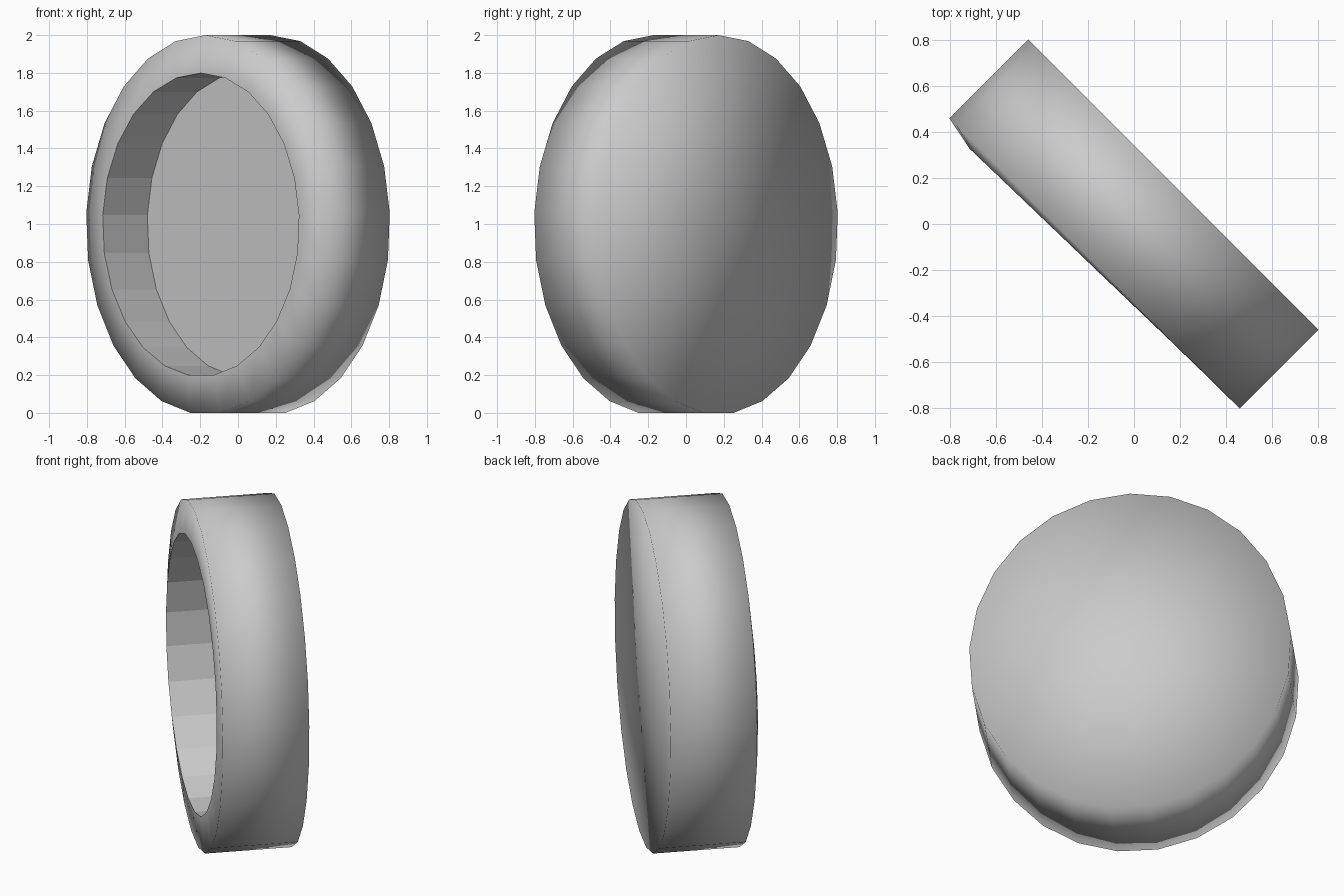
import bpy, bmesh, math
from mathutils import Vector

if "Cube" in bpy.data.objects:
    bpy.data.objects.remove(bpy.data.objects["Cube"])

N = 25                                    # sides of the disc
U = Vector((1, -1, 0)).normalized()       # across the disc
W = Vector((-1, -1, 0)).normalized()      # out of the open face

bm = bmesh.new()


def ring(ru, rz, depth, shift=0.0, tilt=0.0):
    verts = []
    for i in range(N):
        a = math.pi / 2 + 2 * math.pi * i / N
        c = rz * math.sin(a)
        u = shift + ru * math.cos(a)
        p = U * u + W * (depth + tilt * u)
        verts.append(bm.verts.new((p.x, p.y, 0.996 + c)))
    return verts


def bridge(a, b, smooth):
    for i in range(N):
        j = (i + 1) % N
        bm.faces.new((a[i], a[j], b[j], b[i])).smooth = smooth


back = ring(0.895, 1.004, -0.243)
front = ring(0.895, 1.004, 0.243)
lip = ring(0.72, 0.803, 0.258, -0.02, -0.022)
floor = ring(0.72, 0.803, -0.06, -0.02)

# closed back, softly shaded from its centre
p = W * -0.243
centre = bm.verts.new((p.x, p.y, 1.0))
for i in range(N):
    bm.faces.new((centre, back[(i + 1) % N], back[i])).smooth = True

# outer wall, front rim, faceted recess wall and flat recess floor
bridge(back, front, True)
bridge(front, lip, True)
bridge(lip, floor, False)
bm.faces.new(floor)

bmesh.ops.recalc_face_normals(bm, faces=bm.faces[:])
bm.normal_update()
mesh = bpy.data.meshes.new("recessed_disc")
bm.to_mesh(mesh)
bm.free()
obj = bpy.data.objects.new("recessed_disc", mesh)
bpy.context.collection.objects.link(obj)
